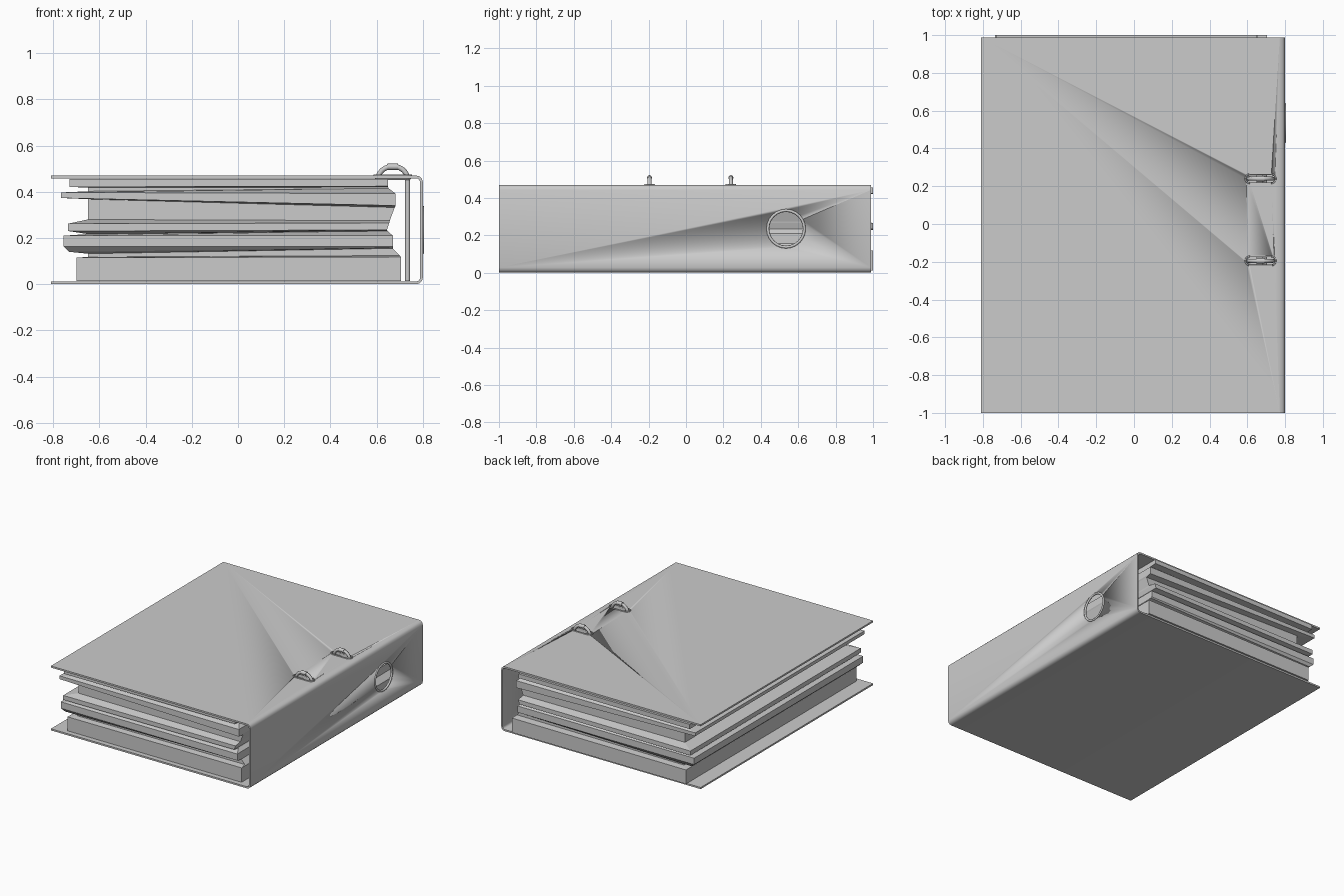
import bpy, bmesh
from math import pi, sin, cos, radians

if "Cube" in bpy.data.objects:
    bpy.data.objects.remove(bpy.data.objects["Cube"])


def finish(name, bm, smooth=True):
    bmesh.ops.recalc_face_normals(bm, faces=bm.faces)
    me = bpy.data.meshes.new(name)
    bm.to_mesh(me)
    bm.free()
    ob = bpy.data.objects.new(name, me)
    bpy.context.collection.objects.link(ob)
    if smooth:
        bpy.ops.object.select_all(action='DESELECT')
        ob.select_set(True)
        bpy.context.view_layer.objects.active = ob
        bpy.ops.object.shade_smooth_by_angle(angle=radians(35))
    return ob


def loft(name, rings, closed=False, smooth=True):
    """Skin matching rings of points; closed joins last to first."""
    bm = bmesh.new()
    vs = [[bm.verts.new(p) for p in r] for r in rings]
    n = len(vs[0])
    for k in range(len(vs) if closed else len(vs) - 1):
        a, b = vs[k], vs[(k + 1) % len(vs)]
        for i in range(n):
            j = (i + 1) % n
            bm.faces.new((a[i], a[j], b[j], b[i]))
    if not closed:
        bm.faces.new(vs[0])
        bm.faces.new(vs[-1])
    return finish(name, bm, smooth)


def stadium(cx, cy, half, r, z, steps=8):
    pts = []
    for side in (0, 1):
        for i in range(steps + 1):
            a = -pi / 2 + side * pi + pi * i / steps
            pts.append((cx + (half - r) * (1 - 2 * side) + r * cos(a), cy + r * sin(a), z))
    return pts


def wire(name, pts, r):
    cu = bpy.data.curves.new(name, 'CURVE')
    cu.dimensions = '3D'
    cu.bevel_depth = r
    cu.bevel_resolution = 2
    cu.use_fill_caps = True
    sp = cu.splines.new('POLY')
    sp.points.add(len(pts) - 1)
    for p, c in zip(sp.points, pts):
        p.co = (*c, 1)
    ob = bpy.data.objects.new(name, cu)
    bpy.context.collection.objects.link(ob)


def cut(target, cutter):
    m = target.modifiers.new("cut", 'BOOLEAN')
    m.operation = 'DIFFERENCE'
    m.solver = 'EXACT'
    m.object = cutter
    bpy.ops.object.select_all(action='DESELECT')
    target.select_set(True)
    bpy.context.view_layer.objects.active = target
    bpy.ops.object.modifier_apply(modifier=m.name)
    bpy.data.objects.remove(cutter)


# Folded cover: C-shaped profile along y
L, R, H, T = -0.81, 0.80, 0.47, 0.012


def corner(cx, cz, r, a0):
    return [(cx + r * cos(a0 + i * pi / 6), cz + r * sin(a0 + i * pi / 6)) for i in range(4)]


rad = 0.028
outer = [(L, 0)] + corner(R - rad, rad, rad, -pi / 2) + corner(R - rad, H - rad, rad, 0) + [(L, H)]
inner = [(L, T)] + corner(R - rad, rad, rad - T, -pi / 2) + corner(R - rad, H - rad, rad - T, 0) + [(L, H - T)]
prof = outer + inner[::-1]
cover = loft("cover", [[(x, y, z) for x, z in prof] for y in (-1.0, 0.988)])

# Finger hole through the spine, with its metal rim
HY, HZ, HR = 0.535, 0.235, 0.098
circle = [(HY + HR * cos(2 * pi * i / 24), HZ + HR * sin(2 * pi * i / 24)) for i in range(24)]
cut(cover, loft("hole_cutter", [[(x, y, z) for y, z in circle] for x in (0.75, 0.85)]))
bpy.ops.mesh.primitive_torus_add(location=(R - 0.002, HY, HZ), rotation=(0, pi / 2, 0),
                                 major_radius=HR, minor_radius=0.008,
                                 major_segments=24, minor_segments=8)
bpy.context.object.name = "finger_hole_rim"
bpy.ops.object.shade_smooth()

# Slots with eyelets, and the wire arches that pass through them
CX = 0.67
for i, y in enumerate((0.24, -0.195)):
    cut(cover, loft("slot_cutter", [stadium(CX, y, 0.077, 0.02, z) for z in (0.43, 0.5)]))
    lip = [stadium(CX, y, h, r, z) for h, r, z in
           ((0.085, 0.029, H - 0.002), (0.083, 0.027, H + 0.005),
            (0.077, 0.021, H + 0.005), (0.075, 0.019, H - 0.018))]
    loft(f"eyelet_{i}", lip, closed=True)
    arch = [(CX + 0.064 * cos(a), y, 0.455 + 0.055 * sin(a))
            for a in [pi * k / 12 for k in range(13)]]
    wire(f"ring_wire_{i}", [(CX + 0.064, y, 0.013)] + arch + [(CX - 0.064, y, 0.013)], 0.011)
    wire(f"ring_joint_{i}", [(CX - 0.022, y, 0.508), (CX + 0.022, y, 0.508)], 0.014)

# Paper stack: (left x, right x, left z, right z, front y, back y)
levels = [
    (-0.70, 0.705, 0.013, 0.013, -0.965, 1.0),
    (-0.70, 0.705, 0.115, 0.118, -0.965, 1.0),
    (-0.65, 0.70, 0.118, 0.124, -0.92, 0.95),
    (-0.65, 0.67, 0.132, 0.155, -0.92, 0.95),
    (-0.73, 0.67, 0.140, 0.158, -0.95, 0.975),
    (-0.755, 0.67, 0.163, 0.163, -0.965, 0.985),
    (-0.755, 0.67, 0.210, 0.210, -0.965, 0.985),
    (-0.65, 0.648, 0.217, 0.230, -0.92, 0.95),
    (-0.735, 0.645, 0.230, 0.235, -0.965, 1.0),
    (-0.735, 0.655, 0.262, 0.265, -0.965, 1.0),
    (-0.65, 0.657, 0.280, 0.275, -0.91, 0.94),
    (-0.65, 0.678, 0.368, 0.332, -0.91, 0.94),
    (-0.765, 0.682, 0.373, 0.340, -0.965, 0.985),
    (-0.765, 0.682, 0.397, 0.392, -0.965, 0.985),
    (-0.65, 0.652, 0.402, 0.415, -0.92, 0.95),
    (-0.65, 0.65, 0.418, 0.420, -0.92, 0.95),
    (-0.73, 0.65, 0.421, 0.424, -0.965, 1.0),
    (-0.73, 0.65, 0.455, 0.455, -0.965, 1.0),
]
loft("paper_stack", [[(l, f, zl), (r, f, zr), (r, b, zr), (l, b, zl)]
                     for l, r, zl, zr, f, b in levels], smooth=False)
